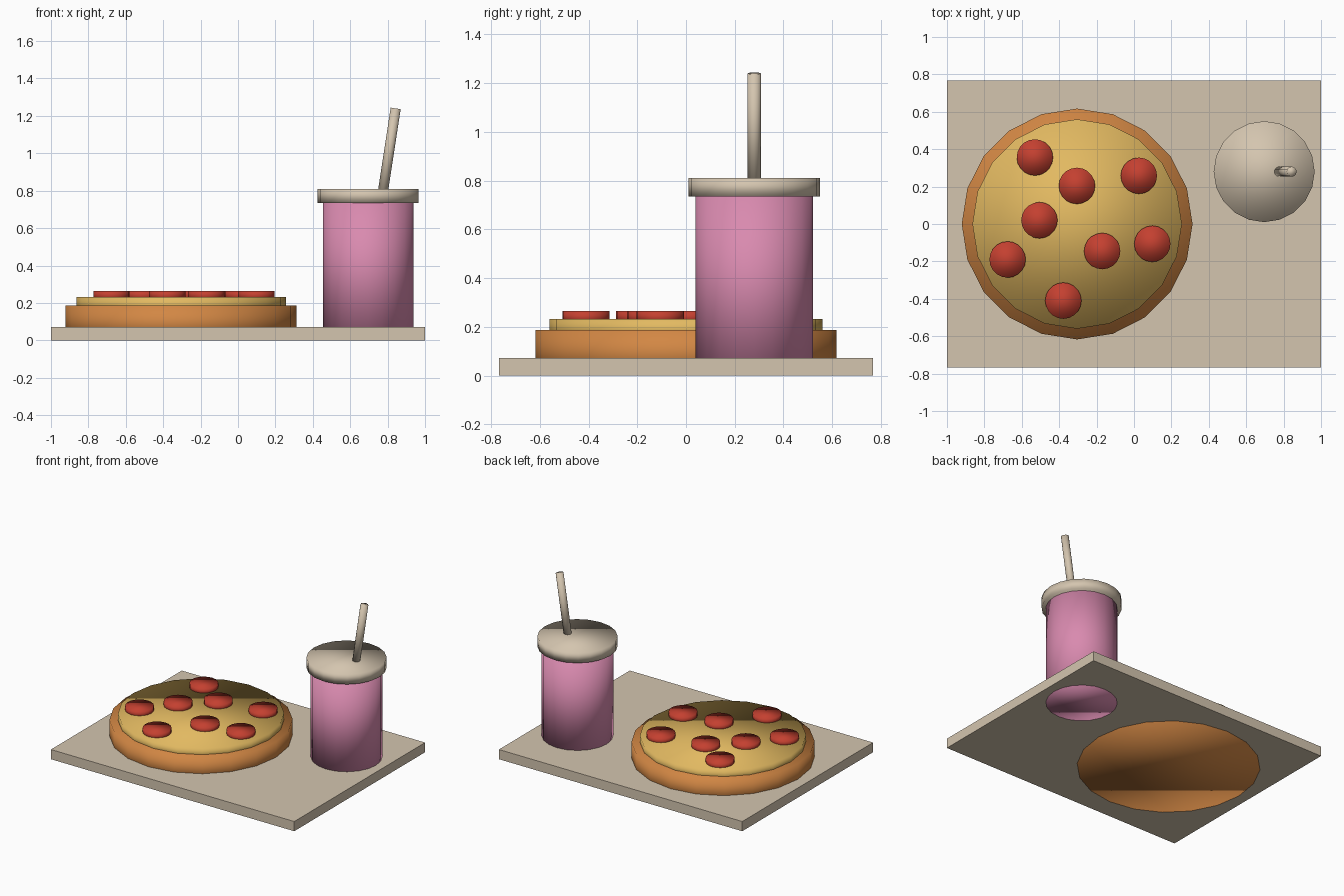
import bpy
import math
from mathutils import Vector

if "Cube" in bpy.data.objects:
    bpy.data.objects.remove(bpy.data.objects["Cube"])


def mat(name, rgb):
    # sRGB 0-255 to linear
    lin = [((c / 255 + 0.055) / 1.055) ** 2.4 for c in rgb]
    m = bpy.data.materials.new(name)
    m.diffuse_color = (*lin, 1)
    m.use_nodes = True
    m.node_tree.nodes["Principled BSDF"].inputs["Base Color"].default_value = m.diffuse_color
    return m


BEIGE = mat("beige", (212, 197, 175))
CRUST = mat("crust_orange", (210, 135, 68))
CHEESE = mat("cheese_yellow", (226, 185, 97))
RED = mat("pepperoni_red", (196, 64, 48))
PINK = mat("cup_pink", (217, 138, 175))


def rod(name, a, b, r, m, sides=20):
    """Fully smooth cylinder between two points."""
    a, b = Vector(a), Vector(b)
    d = b - a
    # quarter turn keeps a vertex on both axes
    bpy.ops.mesh.primitive_cylinder_add(vertices=sides, radius=r, depth=d.length,
                                        location=(a + b) / 2,
                                        rotation=(0, math.atan2(d.x, d.z), 0))
    o = bpy.context.object
    o.name = name
    o.data.materials.append(m)
    bpy.ops.object.shade_smooth()
    return o


def disc(name, x, y, z0, z1, r, m, sides=20):
    return rod(name, (x, y, z0), (x, y, z1), r, m, sides)


# tray
bpy.ops.mesh.primitive_cube_add(size=1, location=(0, 0, 0.036))
tray = bpy.context.object
tray.name = "tray"
tray.scale = (2, 1.536, 0.072)
tray.data.materials.append(BEIGE)

# pizza, its base flush with the underside of the tray
disc("crust", -0.304, 0, -0.0004, 0.187, 0.617, CRUST)
disc("cheese", -0.304, 0, 0.15, 0.233, 0.56, CHEESE)
spots = [(-0.53, 0.356), (-0.305, 0.204), (0.026, 0.258), (-0.506, 0.02),
         (-0.676, -0.19), (-0.17, -0.145), (0.098, -0.106), (-0.378, -0.41)]
for i, (x, y) in enumerate(spots):
    disc(f"pepperoni_{i + 1}", x, y, 0.215, 0.265, 0.097, RED)

# drink
disc("cup", 0.696, 0.28, -0.0004, 0.75, 0.241, PINK)
disc("lid", 0.696, 0.28, 0.735, 0.81, 0.27, BEIGE)
rod("straw", (0.771, 0.28, 0.77), (0.843, 0.28, 1.24), 0.027, BEIGE, 12)
